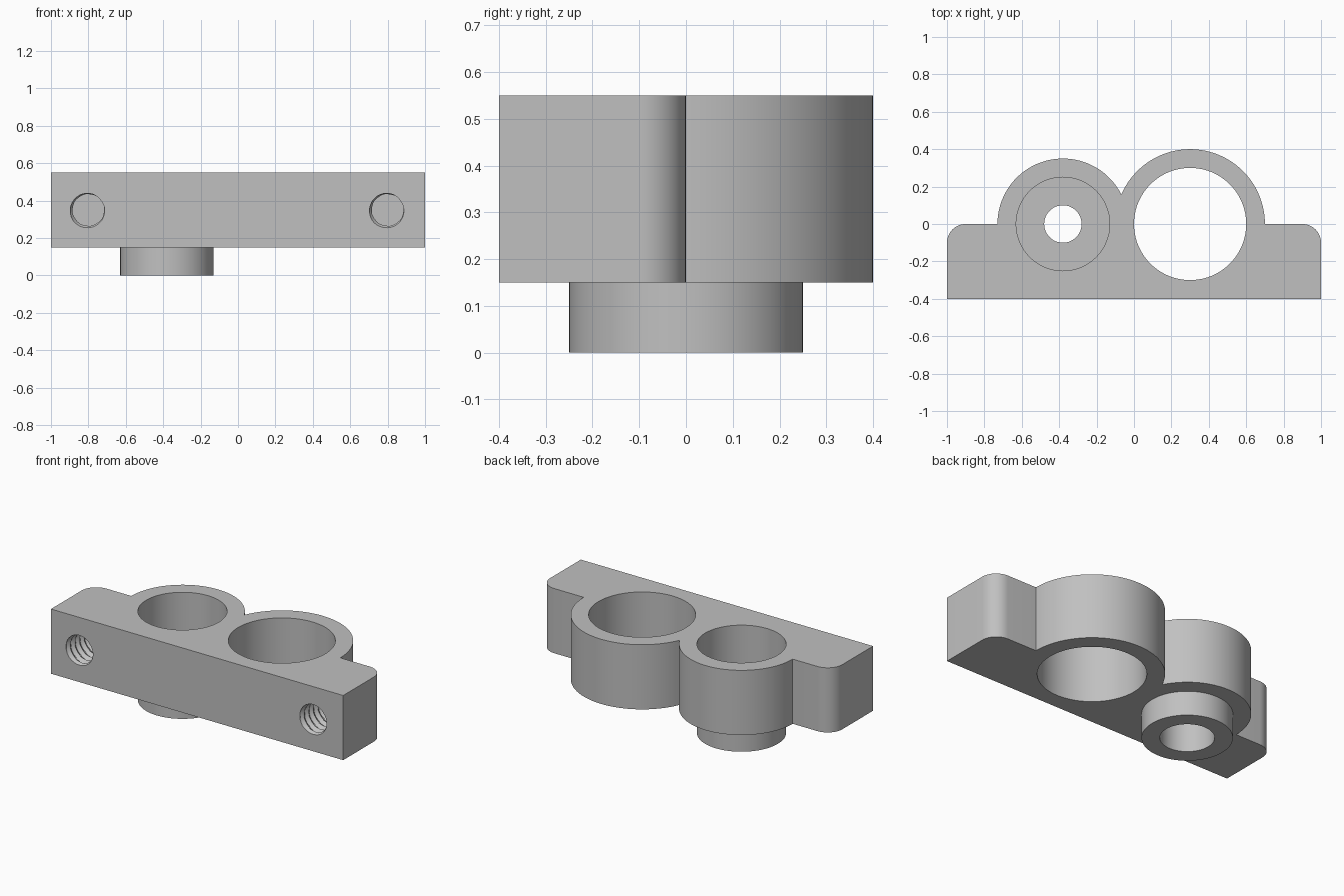
import bpy, bmesh
from math import sin, cos, pi, radians, atan2, sqrt

if "Cube" in bpy.data.objects:
    bpy.data.objects.remove(bpy.data.objects["Cube"])

grey = bpy.data.materials.new("plain grey")
grey.use_nodes = True
grey.diffuse_color = (0.53, 0.53, 0.53, 1)
grey.node_tree.nodes["Principled BSDF"].inputs["Base Color"].default_value = grey.diffuse_color

BOTTOM, TOP = 0.15, 0.55
SMALL_X, SMALL_R = -0.38, 0.35
LARGE_X, LARGE_R = 0.30, 0.40


def arc(cx, cy, r, start, end, steps):
    angles = [start + (end - start) * i / steps for i in range(steps + 1)]
    return [(cx + r * cos(a), cy + r * sin(a)) for a in angles]


def finish(name, bm):
    bmesh.ops.recalc_face_normals(bm, faces=bm.faces)
    mesh = bpy.data.meshes.new(name)
    bm.to_mesh(mesh)
    bm.free()
    mesh.materials.append(grey)
    obj = bpy.data.objects.new(name, mesh)
    bpy.context.collection.objects.link(obj)
    return obj


def loft(name, rings):
    """Closed solid through rings of equal point count."""
    bm = bmesh.new()
    loops = [[bm.verts.new(p) for p in ring] for ring in rings]
    n = len(loops[0])
    for a, b in zip(loops, loops[1:]):
        for i in range(n):
            j = (i + 1) % n
            bm.faces.new((a[i], a[j], b[j], b[i]))
    bm.faces.new(loops[0])
    bm.faces.new(loops[-1])
    return finish(name, bm)


def prism(name, outline, z0, z1):
    return loft(name, [[(x, y, z) for x, y in outline] for z in (z0, z1)])


def cylinder(name, x, r, z0, z1):
    return prism(name, arc(x, 0, r, 0, 2 * pi, 96)[:-1], z0, z1)


def thread_cutter(name, x, z, minor=0.084, major=0.1, pitch=0.045, depth=0.3):
    """Right-handed helical groove running in from the front face."""
    n, rows_per_turn = 40, 8
    rows = int(depth / pitch * rows_per_turn)
    rings = []
    for k in range(-4, rows + 1):
        d = k * pitch / rows_per_turn
        ring = []
        for i in range(n):
            a = 2 * pi * i / n
            phase = ((a - radians(215)) / (2 * pi) + d / pitch) % 1
            r = minor + (major - minor) * abs(2 * phase - 1)
            ring.append((x + r * cos(a), -0.4 + d, z + r * sin(a)))
        rings.append(ring)
    return loft(name, rings)


def combine(target, tool, operation):
    mod = target.modifiers.new(tool.name, "BOOLEAN")
    mod.operation, mod.solver, mod.object = operation, "EXACT", tool
    bpy.context.view_layer.objects.active = target
    bpy.ops.object.modifier_apply(modifier=mod.name)
    bpy.data.objects.remove(tool)


# Body outline: plate with rounded back corners and two merged round housings
gap = LARGE_X - SMALL_X
along = (SMALL_R**2 - LARGE_R**2 + gap**2) / (2 * gap)
notch = sqrt(SMALL_R**2 - along**2)
outline = [(-1, -0.4), (1, -0.4)]
outline += arc(0.9, -0.1, 0.1, 0, pi / 2, 12)
outline += arc(LARGE_X, 0, LARGE_R, 0, atan2(notch, along - gap), 48)
outline += arc(SMALL_X, 0, SMALL_R, atan2(notch, along), pi, 44)[1:]
outline += arc(-0.9, -0.1, 0.1, pi / 2, pi, 12)
body = prism("mounting_block", outline, BOTTOM, TOP)

# Spigot under the small housing
combine(body, cylinder("spigot", SMALL_X, 0.25, 0, BOTTOM + 0.02), "UNION")

# Bores: large through hole, stepped small hole
for name, x, r, z0, z1 in (
    ("large_bore", LARGE_X, 0.30, 0.1, 0.6),
    ("small_bore", SMALL_X, 0.25, 0.25, 0.6),
    ("centre_hole", SMALL_X, 0.10, -0.1, 0.4),
    ("spigot_bore", SMALL_X, 0.15, -0.1, 0.2),
):
    combine(body, cylinder(name, x, r, z0, z1), "DIFFERENCE")

# Threaded screw holes in the front face
for side in (-1, 1):
    combine(body, thread_cutter("screw_hole", 0.8 * side, 0.35), "DIFFERENCE")

bpy.ops.object.select_all(action="DESELECT")
body.select_set(True)
bpy.context.view_layer.objects.active = body
bpy.ops.object.shade_smooth_by_angle(angle=radians(25))
